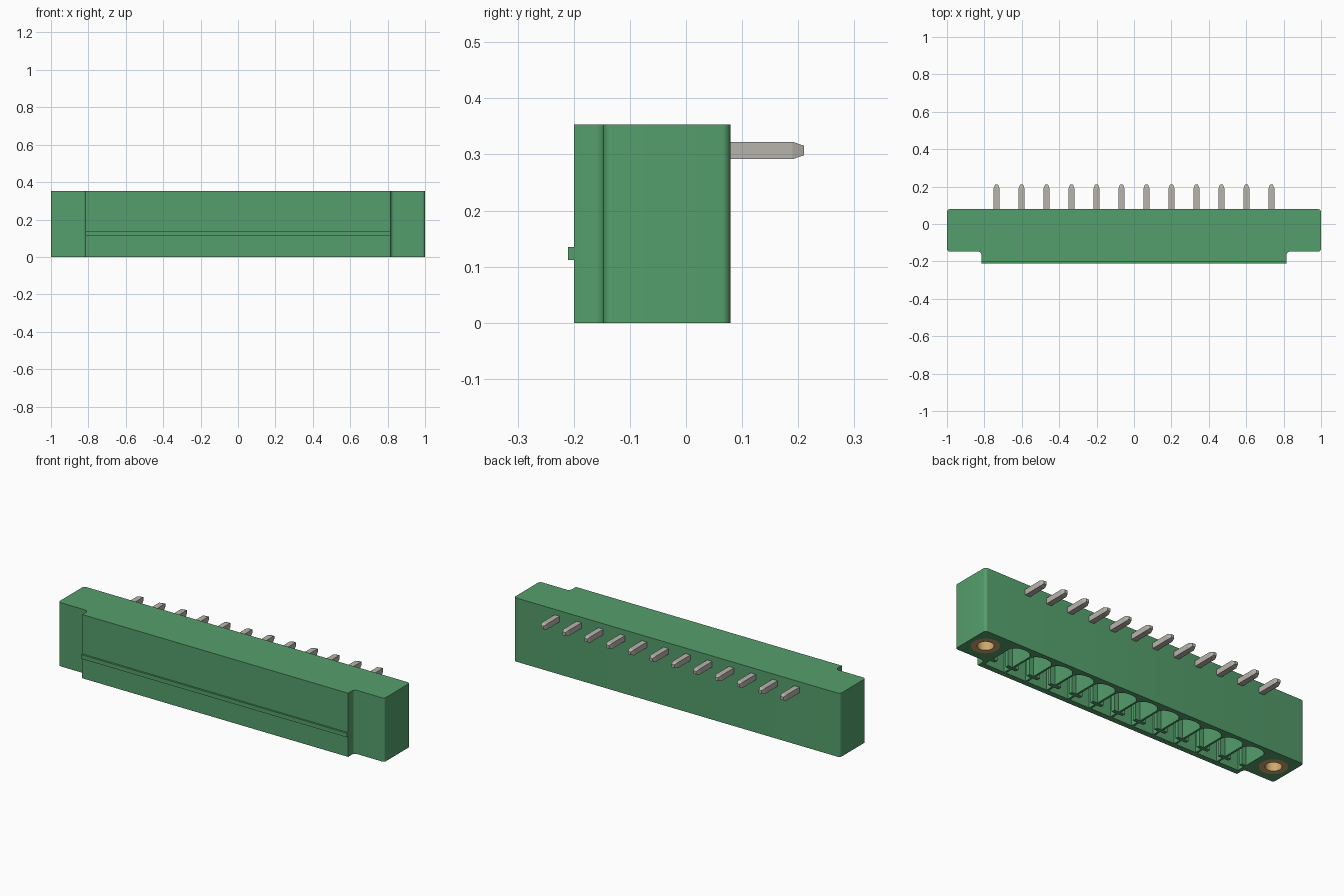
import bpy, bmesh, math

default = bpy.data.objects.get("Cube")
if default:
    bpy.data.objects.remove(default, do_unlink=True)

H = 0.353            # housing height
PITCH = 0.1336       # contact spacing
COUNT = 12
POLES = [(i - (COUNT - 1) / 2) * PITCH for i in range(COUNT)]
INSERT_X, INSERT_Y = 0.905, -0.034


def material(name, rgb):
    m = bpy.data.materials.new(name)
    m.use_nodes = True
    m.diffuse_color = (*rgb, 1)
    m.node_tree.nodes["Principled BSDF"].inputs["Base Color"].default_value = (*rgb, 1)
    return m


GREEN = material("green plastic", (0.09, 0.345, 0.15))
METAL = material("tin plated metal", (0.47, 0.455, 0.41))
BRASS = material("brass", (0.61, 0.40, 0.16))


def make(name, bm, mat):
    bmesh.ops.recalc_face_normals(bm, faces=bm.faces[:])
    me = bpy.data.meshes.new(name)
    bm.to_mesh(me)
    bm.free()
    me.materials.append(mat)
    ob = bpy.data.objects.new(name, me)
    bpy.context.collection.objects.link(ob)
    return ob


def prism(bm, pts, z0, z1):
    """Extrude a closed xy outline between two heights."""
    face = bm.faces.new([bm.verts.new((x, y, z0)) for x, y in pts])
    ext = bmesh.ops.extrude_face_region(bm, geom=[face])["geom"]
    verts = [g for g in ext if isinstance(g, bmesh.types.BMVert)]
    bmesh.ops.translate(bm, verts=verts, vec=(0, 0, z1 - z0))


def arc(cx, cy, r, a0, a1, n=6, ry=None):
    angles = [math.radians(a0 + (a1 - a0) * i / n) for i in range(n + 1)]
    return [(cx + r * math.cos(a), cy + (ry or r) * math.sin(a)) for a in angles]


def mirrored(half):
    """Close a right-hand half outline by mirroring it over x = 0."""
    return half + [(-x, y) for x, y in reversed(half) if abs(x) > 1e-6]


def box(bm, x0, x1, y0, y1, z0, z1):
    prism(bm, [(x0, y0), (x1, y0), (x1, y1), (x0, y1)], z0, z1)


def select_only(ob):
    bpy.ops.object.select_all(action="DESELECT")
    ob.select_set(True)
    bpy.context.view_layer.objects.active = ob


# Housing: stepped outline with rounded corners
R, F = 0.015, 0.02
BACK, STEP, FRONT = 0.079, -0.147, -0.2
half = [(0.815, FRONT)]
half += arc(0.815 + F, STEP - F, F, 180, 90)
half += arc(1 - R, STEP + R, R, -90, 0)
half += arc(1 - R, BACK - R, R, 0, 90)
bm = bmesh.new()
prism(bm, mirrored(half), 0, H)
housing = make("housing", bm, GREEN)

# Sockets: round-backed pockets that leave T-shaped partitions
w = PITCH / 2 - 0.0055
pocket = [(w, -0.17), (w, -0.128), (0.034, -0.128), (0.034, -0.108), (w, -0.108)]
pocket += arc(0, 0.015, w, 0, 90, 8, ry=0.04)
bm = bmesh.new()
for px in POLES:
    prism(bm, [(px + x, y) for x, y in mirrored(pocket)], -0.05, 0.27)
for side in (-1, 1):
    prism(bm, arc(side * INSERT_X, INSERT_Y, 0.071, 0, 350, 35), -0.05, 0.25)
cutter = make("socket_cutter", bm, GREEN)
cutter.hide_render = True
mod = housing.modifiers.new("sockets", "BOOLEAN")
mod.operation, mod.solver, mod.object = "DIFFERENCE", "EXACT", cutter
select_only(housing)
bpy.ops.object.modifier_apply(modifier=mod.name)
bpy.data.objects.remove(cutter, do_unlink=True)
select_only(housing)
bpy.ops.object.shade_smooth_by_angle(angle=math.radians(30))

# Latching rib along the front
bm = bmesh.new()
box(bm, -0.815, 0.815, -0.21, FRONT + 0.005, 0.112, 0.135)
make("front_rib", bm, GREEN)

# Threaded inserts: blind brass sleeves at both ends
for side, label in ((-1, "right"), (1, "left")):
    bm = bmesh.new()
    profile = [(0.071, 0.25), (0.071, 0), (0.041, 0), (0.041, 0.2), (0, 0.2)]
    verts = [bm.verts.new((r, 0, z)) for r, z in profile]
    edges = [bm.edges.new(p) for p in zip(verts, verts[1:])]
    bmesh.ops.spin(bm, geom=verts + edges, cent=(0, 0, 0), axis=(0, 0, 1),
                   angle=math.tau, steps=36)
    bmesh.ops.remove_doubles(bm, verts=bm.verts[:], dist=1e-4)
    insert = make(label + "_threaded_insert", bm, BRASS)
    insert.location = (side * INSERT_X, INSERT_Y, 0)
    select_only(insert)
    bpy.ops.object.shade_smooth_by_angle(angle=math.radians(30))


# Contacts: tapered tail out of the back, blade down into the socket
def tapered_bar(bm, rings):
    loops = [[bm.verts.new(p) for p in ring] for ring in rings]
    for a, b in zip(loops, loops[1:]):
        for i in range(4):
            j = (i + 1) % 4
            bm.faces.new((a[i], a[j], b[j], b[i]))
    bm.faces.new(loops[0])
    bm.faces.new(loops[-1])


CORNERS = ((-1, -1), (1, -1), (1, 1), (-1, 1))
for n, px in enumerate(POLES):
    bm = bmesh.new()
    tapered_bar(bm, [[(px + u * s, y, 0.307 + v * s) for u, v in CORNERS]
                     for y, s in ((0.07, 0.0155), (0.19, 0.0155), (0.21, 0.0085))])
    tapered_bar(bm, [[(px + u * s, -0.04 + v * s, z) for u, v in CORNERS]
                     for z, s in ((0.28, 0.0155), (0.11, 0.0155), (0.09, 0.0085))])
    make("contact_pin_%d" % (n + 1), bm, METAL)
